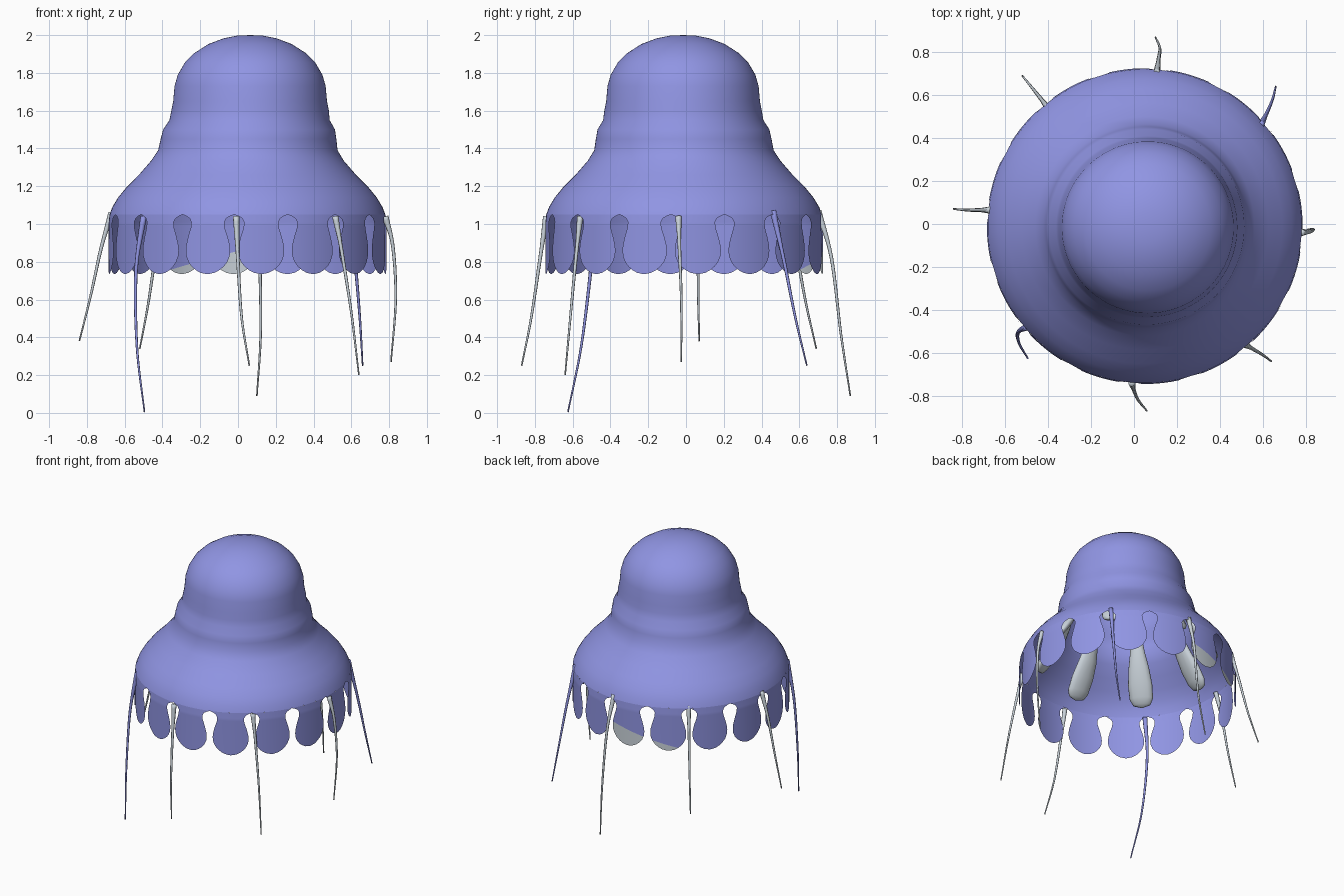
import bpy, bmesh, math
from mathutils import Vector

if "Cube" in bpy.data.objects:
    bpy.data.objects.remove(bpy.data.objects["Cube"])

CX, CY = 0.05, -0.01          # bell axis
N = 16                        # lappets around the rim
FIRST_GAP = math.radians(-95.5)


def material(name, rgb):
    m = bpy.data.materials.new(name)
    m.diffuse_color = (*rgb, 1)
    m.use_nodes = True
    m.node_tree.nodes["Principled BSDF"].inputs["Base Color"].default_value = m.diffuse_color
    return m


BLUE = material("periwinkle", (0.28, 0.30, 0.77))
GREY = material("pale grey", (0.59, 0.65, 0.70))


def finish(bm, name, mats):
    bmesh.ops.remove_doubles(bm, verts=bm.verts, dist=1e-5)
    me = bpy.data.meshes.new(name)
    bm.to_mesh(me)
    bm.free()
    for m in mats:
        me.materials.append(m)
    for p in me.polygons:
        p.use_smooth = True
    ob = bpy.data.objects.new(name, me)
    bpy.context.collection.objects.link(ob)
    return ob


def grid_faces(bm, rows, closed=False):
    for a, b in zip(rows, rows[1:]):
        n = len(a)
        for j in range(n if closed else n - 1):
            k = (j + 1) % n
            bm.faces.new((a[j], b[j], b[k], a[k]))


def polar(r, ang, z):
    # the crown leans slightly to the right
    lean = 0.014 * min(1, max(0, (z - 1.35) / 0.25))
    return Vector((CX + lean + r * math.cos(ang), CY - 0.4 * lean + r * math.sin(ang), z))


def lerp_table(table, x):
    for (x0, y0), (x1, y1) in zip(table, table[1:]):
        if x0 >= x >= x1:
            return y0 + (y1 - y0) * (x0 - x) / (x0 - x1)
    return table[-1][1]


# Bell: lathed tiered dome
PROFILE = [(0.07, 1.997), (0.14, 1.983), (0.22, 1.953), (0.295, 1.905), (0.345, 1.855),
           (0.383, 1.79), (0.40, 1.73), (0.407, 1.65), (0.417, 1.60), (0.424, 1.55),
           (0.455, 1.50), (0.465, 1.45), (0.475, 1.39), (0.51, 1.335), (0.575, 1.26),
           (0.64, 1.195), (0.685, 1.14), (0.715, 1.09), (0.73, 1.05)]
bm = bmesh.new()
SEG = N * 8
rows = [[bm.verts.new(polar(r, FIRST_GAP + 2 * math.pi * j / SEG, z)) for j in range(SEG)]
        for r, z in PROFILE]
grid_faces(bm, rows, True)
tip = bm.verts.new(polar(0, 0, 2.0))
for j in range(SEG):
    bm.faces.new((tip, rows[0][j], rows[0][(j + 1) % SEG]))
finish(bm, "bell", [BLUE])

# Lappets: rounded flaps separated by keyhole gaps (height, gap half width)
GAP = [(1.05, 0.0), (1.043, 0.02), (1.03, 0.042), (1.01, 0.053), (0.98, 0.05), (0.93, 0.034),
       (0.89, 0.024), (0.86, 0.021), (0.83, 0.024), (0.80, 0.036), (0.775, 0.055),
       (0.755, 0.08), (0.742, 0.105), (0.735, 0.138)]
heights = []
for (z0, _), (z1, _) in zip(GAP, GAP[1:]):
    n = max(1, round((z0 - z1) / 0.012))
    heights += [z0 + (z1 - z0) * i / n for i in range(n)]
heights.append(GAP[-1][0])
# grey patch on the two back flaps, below a slanted cut
CUT_AT = math.radians(108)
cut_co = polar(0.735, CUT_AT, 0.81)
cut_no = Vector((-0.263 * math.sin(CUT_AT), 0.263 * math.cos(CUT_AT), 1))
bm = bmesh.new()
for i in range(N):
    mid = FIRST_GAP + (i + 0.5) * 2 * math.pi / N
    rows = []
    for z in heights:
        half = math.pi / N - lerp_table(GAP, z) / 0.735
        r = 0.735 - 0.005 * max(0, (z - 1.0) / 0.05)
        rows.append([bm.verts.new(polar(r, mid + half * (j / 6 - 1), z)) for j in range(13)])
    grid_faces(bm, rows)


def back_flap(f):
    c = f.calc_center_median()
    return 84.5 < math.degrees(math.atan2(c.y - CY, c.x - CX)) < 129.5


fs = [f for f in bm.faces if back_flap(f)]
geom = fs + list({e for f in fs for e in f.edges}) + list({v for f in fs for v in f.verts})
bmesh.ops.bisect_plane(bm, geom=geom, plane_co=cut_co, plane_no=cut_no)
for f in bm.faces:
    if back_flap(f) and (f.calc_center_median() - cut_co).dot(cut_no) < 0:
        f.material_index = 1
finish(bm, "rim_lappets", [BLUE, GREY])


# Inner pouches: drop-shaped bags hanging along the inside wall
def pouch(ang, name):
    # radius from axis, height, half width, half thickness
    path = [(0.36, 1.62, 0.004, 0.004), (0.375, 1.57, 0.035, 0.022), (0.395, 1.48, 0.04, 0.028),
            (0.42, 1.38, 0.05, 0.03), (0.465, 1.28, 0.07, 0.035), (0.525, 1.18, 0.083, 0.04),
            (0.575, 1.10, 0.08, 0.035), (0.595, 1.065, 0.06, 0.025), (0.605, 1.05, 0.004, 0.004)]
    out = Vector((math.cos(ang), math.sin(ang), 0))
    side = Vector((-out.y, out.x, 0))
    bm = bmesh.new()
    rows = []
    for r, z, w, t in path:
        c = polar(r, ang, z)
        rows.append([bm.verts.new(c + side * w * math.cos(a) + out * t * math.sin(a))
                     for a in [2 * math.pi * k / 14 for k in range(14)]])
    grid_faces(bm, rows, True)
    bm.faces.new(rows[0])
    bm.faces.new(rows[-1][::-1])
    bmesh.ops.recalc_face_normals(bm, faces=bm.faces)
    finish(bm, name, [GREY])


for i in range(8):
    pouch(math.radians(-4.5 + 45 * i), f"inner_pouch_{i + 1}")


# Tentacles: thin tapering tubes
def tentacle(name, pts, mat):
    pts = [Vector(p) for p in pts]
    pts = [pts[0] * 2 - pts[1]] + pts + [pts[-1] * 2 - pts[-2]]
    line = []
    for i in range(1, len(pts) - 2):
        p0, p1, p2, p3 = pts[i - 1:i + 3]
        for k in range(8):
            t = k / 8
            line.append(0.5 * (2 * p1 + (p2 - p0) * t + (2 * p0 - 5 * p1 + 4 * p2 - p3) * t * t
                               + (3 * p1 - p0 - 3 * p2 + p3) * t ** 3))
    line.append(pts[-2])
    bm = bmesh.new()
    rows = []
    for i, p in enumerate(line):
        t = i / (len(line) - 1)
        d = (line[min(i + 1, len(line) - 1)] - line[max(i - 1, 0)]).normalized()
        u = d.cross(Vector((p.y - CY, CX - p.x, 0))).normalized()
        v = d.cross(u)
        r = 0.004 + 0.008 * (1 - t) + 0.005 * max(0, 1 - 4 * t)
        rows.append([bm.verts.new(p + r * (u * math.cos(a) + v * math.sin(a)))
                     for a in [2 * math.pi * k / 8 for k in range(8)]])
    grid_faces(bm, rows, True)
    bm.faces.new(rows[0])
    bm.faces.new(rows[-1][::-1])
    bmesh.ops.recalc_face_normals(bm, faces=bm.faces)
    finish(bm, name, [mat])


tentacle("tentacle_back", [(.105, .70, 1.07), (.115, .77, .82), (.12, .82, .42), (.10, .87, .09)], GREY)
tentacle("tentacle_back_right", [(.59, .46, 1.07), (.62, .52, .80), (.645, .58, .5), (.66, .64, .25)], BLUE)
tentacle("tentacle_right", [(.78, -.04, 1.04), (.82, -.035, .88), (.835, -.025, .6), (.81, -.025, .27)], GREY)
tentacle("tentacle_front_right", [(.515, -.56, 1.04), (.55, -.58, .85), (.60, -.61, .53), (.64, -.64, .20)], GREY)
tentacle("tentacle_front", [(-.01, -.74, 1.04), (0, -.775, .8), (.02, -.82, .5), (.06, -.87, .25)], GREY)
tentacle("tentacle_front_left", [(-.50, -.48, 1.04), (-.54, -.505, .75), (-.535, -.555, .35), (-.495, -.625, .004)], BLUE)
tentacle("tentacle_left", [(-.67, .065, 1.06), (-.725, .065, .87), (-.78, .065, .62), (-.84, .07, .38)], GREY)
tentacle("tentacle_back_left", [(-.40, .54, 1.06), (-.435, .585, .85), (-.475, .635, .58), (-.52, .69, .34)], GREY)
